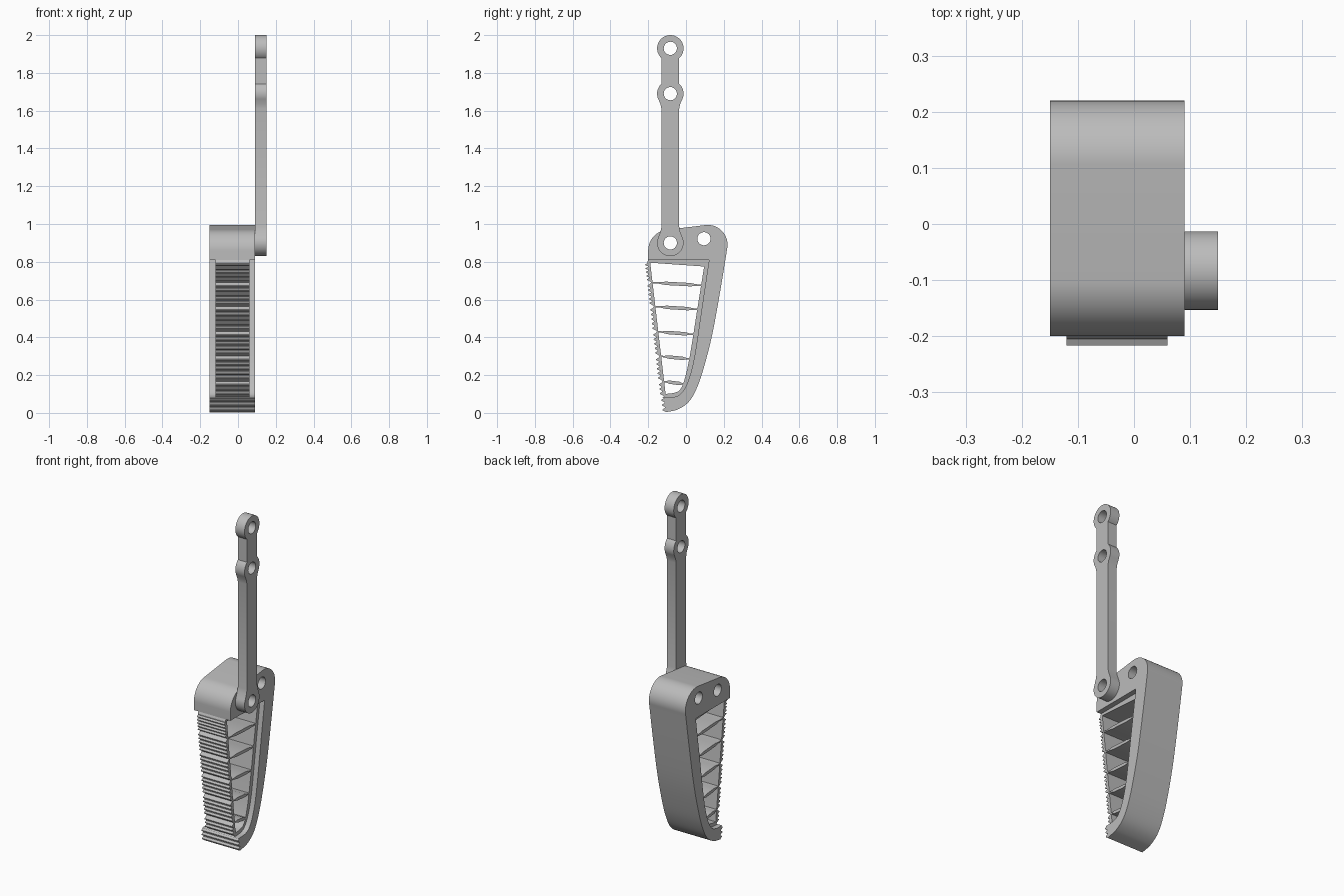
import bpy, bmesh
from math import sin, cos, radians
from mathutils import Matrix, Vector

cube = bpy.data.objects.get("Cube")
if cube:
    bpy.data.objects.remove(cube)

grey = bpy.data.materials.new("plain grey")
grey.use_nodes = True
COLOUR = (0.5, 0.5, 0.5, 1)
grey.diffuse_color = COLOUR
grey.node_tree.nodes["Principled BSDF"].inputs["Base Color"].default_value = COLOUR


def arc(cy, cz, r, a0, a1, n=20):
    angles = [radians(a0 + (a1 - a0) * i / n) for i in range(n + 1)]
    return [(cy + r * cos(a), cz + r * sin(a)) for a in angles]


def smooth(points, n=6):
    """Catmull-Rom curve through the points."""
    p = [Vector(q) for q in points]
    p = [2 * p[0] - p[1]] + p + [2 * p[-1] - p[-2]]
    out = []
    for a, b, c, d in zip(p, p[1:], p[2:], p[3:]):
        for i in range(n):
            t = i / n
            out.append(tuple(b + (c - a) * t / 2 + (2 * a - 5 * b + 4 * c - d) * t * t / 2
                             + (3 * b - a - 3 * c + d) * t ** 3 / 2))
    return out + [tuple(p[-2])]


def plate(name, outlines, x0, x1):
    """Solid from y-z outlines (later outlines are holes) between two x values."""
    curve = bpy.data.curves.new(name, "CURVE")
    curve.dimensions = "2D"
    curve.fill_mode = "BOTH"
    curve.extrude = (x1 - x0) / 2
    for outline in outlines:
        spline = curve.splines.new("POLY")
        spline.points.add(len(outline) - 1)
        for point, (y, z) in zip(spline.points, outline):
            point.co = (y, z, 0, 1)
        spline.use_cyclic_u = True
    source = bpy.data.objects.new(name + "_curve", curve)
    bpy.context.collection.objects.link(source)
    mesh = bpy.data.meshes.new_from_object(
        source.evaluated_get(bpy.context.evaluated_depsgraph_get()))
    bpy.data.objects.remove(source)
    mesh.transform(Matrix(((0, 0, 1, (x0 + x1) / 2), (1, 0, 0, 0), (0, 1, 0, 0), (0, 0, 0, 1))))
    bm = bmesh.new()
    bm.from_mesh(mesh)
    bmesh.ops.remove_doubles(bm, verts=bm.verts, dist=0.0001)
    bmesh.ops.recalc_face_normals(bm, faces=bm.faces)
    bm.to_mesh(mesh)
    bm.free()
    mesh.materials.clear()
    mesh.materials.append(grey)
    obj = bpy.data.objects.new(name, mesh)
    bpy.context.collection.objects.link(obj)
    bpy.ops.object.select_all(action="DESELECT")
    obj.select_set(True)
    bpy.context.view_layer.objects.active = obj
    bpy.ops.object.shade_smooth_by_angle(angle=radians(30))
    return obj


def teeth(z0, z1, count, base, depth):
    """Zigzag edge from z0 to z1 in front of the line base(z)."""
    step = (z1 - z0) / count
    out = []
    for i in range(count):
        z = z0 + i * step
        for f, d in ((0.1, 0), (0.4, depth), (0.6, depth), (0.9, 0)):
            out.append((base(z + f * step) - d, z + f * step))
    return out


def wall(z):
    return -0.205 + (0.8 - z) * 0.115


PIVOT_Y, PIVOT_Z, HOLE = -0.083, 0.9, 0.035

# Rigid outer frame: rounded head, curved back, toothed toe
back = smooth([(0.218, 0.87), (0.182, 0.65), (0.142, 0.43), (0.103, 0.27),
               (0.065, 0.15), (0.02, 0.065), (-0.04, 0.02), (-0.11, 0.003)])
inner = smooth([(-0.125, 0.08), (-0.06, 0.085), (-0.02, 0.11), (0.015, 0.18),
                (0.045, 0.3), (0.083, 0.55), (0.122, 0.81)])
head = arc(-0.09, 0.86, 0.11, 180, 95) + arc(0.115, 0.89, 0.105, 95, -8)
toe = teeth(0.003, 0.08, 3, lambda z: -0.108 - z * 0.12, 0.014)
plate("outer_frame",
      [[(-0.2, 0.81)] + head + back + toe + inner,
       arc(PIVOT_Y, PIVOT_Z, HOLE, 0, 345, 23), arc(0.095, 0.922, HOLE, 0, 345, 23)],
      -0.15, 0.09)

# Flexible insert: toothed front wall hinged at each rib, with a lining strip
levels = [0.085, 0.167, 0.3, 0.43, 0.563, 0.69, 0.8]
front = []
for z0, z1 in zip(levels, levels[1:]):
    front.append((wall(z0) + 0.008, z0))
    front += teeth(z0 + 0.006, z1 - 0.006, 3 if z0 < 0.1 else 5, wall, 0.013)
front += [(wall(0.8), 0.8), (-0.2, 0.81)]
lining = smooth([(-0.108, 0.1), (-0.06, 0.107), (-0.03, 0.125), (-0.007, 0.18),
                 (0.02, 0.3), (0.06, 0.55), (0.096, 0.775)])
opening = lining + [(wall(0.795) + 0.015, 0.795)]
plate("flexible_insert", [inner + front[::-1], opening], -0.12, 0.06)

# Ribs: thick in the middle, thin at both hinges
for i, end in enumerate([-0.013, 0.013, 0.035, 0.06, 0.083]):
    z = levels[i + 1]
    start = Vector((wall(z) + 0.01, z))
    along = Vector((end + 0.008, z - 0.015)) - start
    up = Vector((0, 1))
    shape = [(0, 0.004), (0.14, 0.004), (0.28, 0.009), (0.75, 0.009), (0.88, 0.004), (1, 0.004)]
    edge = [start + along * t + up * h for t, h in shape]
    edge += [start + along * t - up * h for t, h in reversed(shape)]
    plate(f"rib_{i + 1}", [[tuple(v) for v in edge]], -0.12, 0.06)

# Drive link: bar with three ring eyes
EYE, HALF = 0.07, 0.047
EYES = (PIVOT_Z, 1.69, 1.93)
side = (arc(0, EYES[0], EYE, -90, 25) + [(0.052, 0.96), (HALF, 0.985), (HALF, 1.61), (0.052, 1.635)]
        + arc(0, EYES[1], EYE, -25, 48) + arc(0, EYES[2], EYE, -48, 90))
outline = side + [(-y, z) for y, z in side[-2:0:-1]]
plate("drive_link",
      [[(y + PIVOT_Y, z) for y, z in outline]]
      + [arc(PIVOT_Y, z, HOLE, 0, 345, 23) for z in EYES],
      0.09, 0.15)
